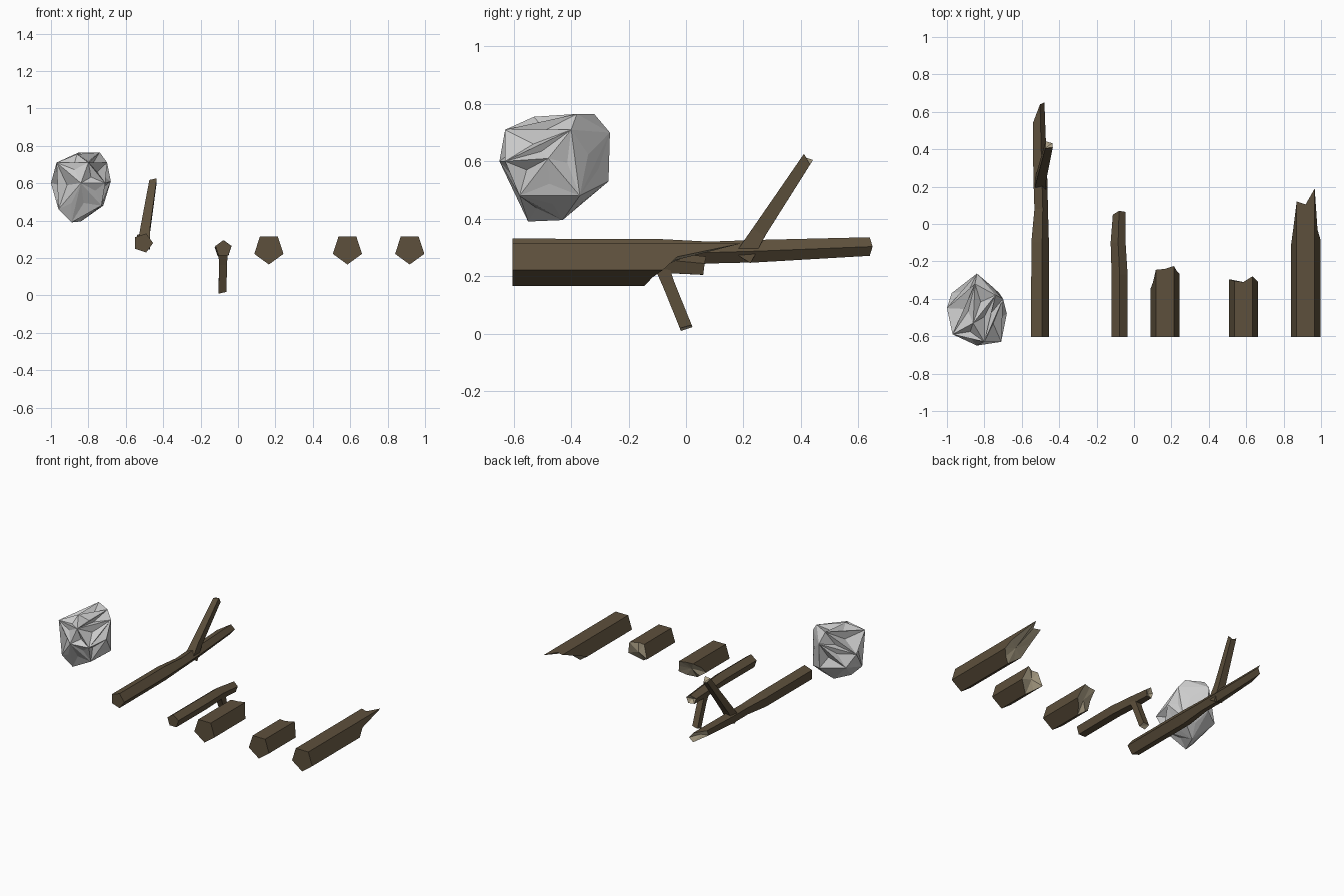
import bpy, bmesh, math, random
from mathutils import Vector

if "Cube" in bpy.data.objects:
    bpy.data.objects.remove(bpy.data.objects["Cube"])

random.seed(4)


def make_mat(name, col):
    m = bpy.data.materials.new(name)
    m.diffuse_color = (*col, 1)
    m.use_nodes = True
    m.node_tree.nodes["Principled BSDF"].inputs["Base Color"].default_value = m.diffuse_color
    return m


bark = make_mat("bark", (0.11, 0.08, 0.045))
wood = make_mat("split_wood", (0.48, 0.41, 0.28))


def finish(name, bm, mats=()):
    bmesh.ops.recalc_face_normals(bm, faces=bm.faces)
    me = bpy.data.meshes.new(name)
    bm.to_mesh(me)
    bm.free()
    for m in mats:
        me.materials.append(m)
    ob = bpy.data.objects.new(name, me)
    bpy.context.collection.objects.link(ob)
    return ob


def stick(name, path, phase, jag, dip, sides=5, mids=False):
    """Prism along path [(x, y, z, radius)], broken at the far end by jag offsets."""
    p = [Vector(q[:3]) for q in path]
    d = (p[-1] - p[0]).normalized()
    if abs(d.y) > 0.97:
        d = Vector((0, 1, 0))
    v = Vector((1, 0, 0)).cross(d).normalized()
    u = d.cross(v)
    unit = []
    for i in range(sides):
        a, b = (math.radians(phase) + math.tau * (i + k) / sides for k in (0, 1))
        A = u * math.cos(a) + v * math.sin(a)
        B = u * math.cos(b) + v * math.sin(b)
        unit.append(A)
        if mids:
            unit.append((A + B) / 2)
    n = len(unit)
    bm = bmesh.new()
    rings = []
    for k, q in enumerate(path):
        last = k == len(path) - 1
        rings.append([bm.verts.new(p[k] + c * q[3] + (d * jag[i] if last else Vector()))
                      for i, c in enumerate(unit)])
    bm.faces.new(rings[0][::-1])
    for r, s in zip(rings, rings[1:]):
        for i in range(n):
            j = (i + 1) % n
            bm.faces.new((r[i], r[j], s[j], s[i]))
    # pale broken end
    mid = bm.verts.new(p[-1] + d * dip)
    for i in range(n):
        f = bm.faces.new((rings[-1][i], rings[-1][(i + 1) % n], mid))
        f.material_index = 1
    return finish(name, bm, (bark, wood))


# Three split logs: jag values run from the bottom corner, counter-clockwise
logs = {
    "short_log": (0.165, [-.36, -.30, -.265, -.25, -.225, -.24, -.245, -.31, -.35, -.33], -.30),
    "middle_log": (0.585, [-.37, -.34, -.31, -.295, -.28, -.31, -.305, -.30, -.295, -.34], -.31),
    "long_log": (0.918, [-.145, -.12, -.08, -.03, .19, .105, .12, .0, -.11, -.13], -.07),
}
for name, (x, jag, dip) in logs.items():
    stick(name, [(x, -.605, .247, .082), (x, 0, .247, .082)], -90, jag, dip, mids=True)

# Long branch with its raised twig
stick("long_branch", [(-.507, -.605, .28, .053), (-.507, -.1, .28, .052),
                      (-.50, .08, .282, .040), (-.505, .25, .287, .041),
                      (-.513, .58, .303, .034)],
      0, [.07, .06, -.04, -.06, .06], -.01)
stick("long_branch_twig", [(-.503, .20, .265, .045), (-.495, .255, .355, .036),
                           (-.455, .42, .605, .027)],
      45, [.015, .0, .01, -.005], 0, sides=4)

# Small branch with its drooping twig
stick("small_branch", [(-.078, -.605, .25, .045), (-.077, -.27, .25, .045),
                       (-.085, -.1, .246, .042), (-.08, .06, .233, .035)],
      90, [.01, -.01, -.01, 0, .005], -.02)
stick("small_branch_twig", [(-.08, -.085, .235, .035), (-.08, -.06, .17, .030),
                            (-.083, 0, .022, .030)],
      45, [0, .008, .006, -.005], 0, sides=4)

# Rock: hull of its main corners, with each facet dented
corners = [(-.97, -.59, .71), (-1, -.45, .6), (-.975, -.37, .53), (-.84, -.265, .70),
           (-.74, -.38, .765), (-.85, -.32, .765), (-.86, -.53, .755), (-.68, -.48, .61),
           (-.70, -.40, .71), (-.71, -.63, .6), (-.84, -.65, .6), (-.80, -.63, .71),
           (-.72, -.37, .48), (-.84, -.27, .53), (-.84, -.43, .395), (-.89, -.55, .39),
           (-.96, -.57, .46), (-.73, -.58, .48)]
bm = bmesh.new()
for c in corners:
    bm.verts.new(c)
bmesh.ops.convex_hull(bm, input=bm.verts)
bmesh.ops.recalc_face_normals(bm, faces=bm.faces)
for f in list(bm.faces):
    if f.calc_area() > 0.006:
        bmesh.ops.poke(bm, faces=[f], offset=random.uniform(-.035, .008))
finish("rock", bm)
